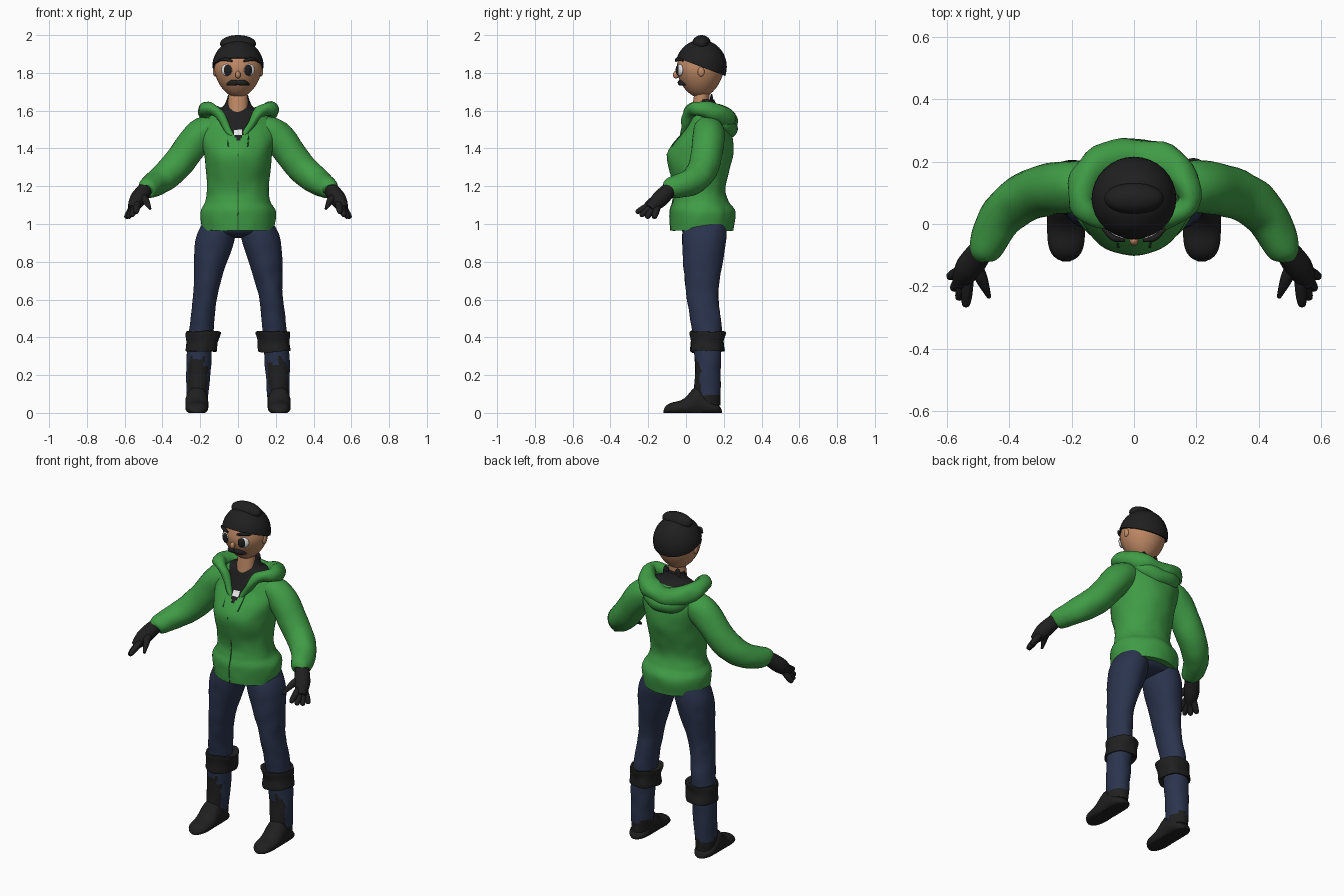
import bpy, bmesh, math
from mathutils import Vector, Matrix, noise

old = bpy.data.objects.get("Cube")
if old:
    bpy.data.objects.remove(old, do_unlink=True)

UP = Vector((0, 0, 1))
made = []


def material(name, *rgb):
    m = bpy.data.materials.new(name)
    m.use_nodes = True
    m.diffuse_color = (*rgb, 1)
    shader = m.node_tree.nodes["Principled BSDF"]
    shader.inputs["Base Color"].default_value = m.diffuse_color
    shader.inputs["Roughness"].default_value = .8
    return m


GREEN = material("hoodie green", .05, .33, .06)
SEAM = material("seam dark green", .02, .13, .03)
NAVY = material("denim navy", .024, .034, .075)
BLACK = material("soft black", .014, .014, .014)
SKIN = material("skin tan", .52, .25, .13)
WHITE = material("white", .8, .8, .8)


def finish(name, bm, materials, rule=None):
    bmesh.ops.recalc_face_normals(bm, faces=bm.faces)
    if rule:
        for face in bm.faces:
            face.material_index = rule(face.calc_center_median(), face.normal)
    mesh = bpy.data.meshes.new(name)
    bm.to_mesh(mesh)
    bm.free()
    for m in materials:
        mesh.materials.append(m)
    part = bpy.data.objects.new(name, mesh)
    bpy.context.collection.objects.link(part)
    made.append(part)


def smooth_path(keys, steps):
    """Catmull-Rom curve through tuples of numbers."""
    result = []
    last = len(keys) - 1
    for i in range(last):
        before, start, end, after = (keys[max(0, min(last, i + d))] for d in (-1, 0, 1, 2))
        for j in range(steps):
            t = j / steps
            result.append([b + t / 2 * (c - a + t * (2 * a - 5 * b + 4 * c - d + t * (3 * (b - c) + d - a)))
                           for a, b, c, d in zip(before, start, end, after)])
    return result + [list(keys[last])]


def circle(count):
    angles = [math.tau * i / count for i in range(count)]
    return [(math.cos(angle), math.sin(angle)) for angle in angles]


def bridge(name, rings, materials, rule=None, wrinkle=0):
    """Join rings of points into one closed surface."""
    bm = bmesh.new()
    loops = [[bm.verts.new(p + noise.noise_vector(p * 13) * wrinkle) for p in ring] for ring in rings]
    for low, high in zip(loops, loops[1:]):
        for i in range(len(low)):
            bm.faces.new((low[i - 1], low[i], high[i], high[i - 1]))
    bm.faces.new(loops[0])
    bm.faces.new(loops[-1])
    finish(name, bm, materials, rule)


def loft(name, keys, materials, centre=lambda z: 0, sides=48, steps=8, **options):
    """Upright form; keys are (height, half width, front, back)."""
    rings = []
    for z, width, front, back in smooth_path(keys, steps):
        middle, depth = (front + back) / 2, (back - front) / 2
        rings.append([Vector((centre(z) + width * c, middle + depth * s, z)) for c, s in circle(sides)])
    bridge(name, rings, materials, **options)


def tube(name, keys, colour, side=1, sides=16, **options):
    """Swept tube; keys are (x, y, z, radius)."""
    path = smooth_path(keys, steps=6)
    spots = [Vector((side * x, y, z)) for x, y, z, radius in path]
    rings = []
    for i, spot in enumerate(spots):
        along = spots[min(i + 1, len(spots) - 1)] - spots[max(i - 1, 0)]
        across = along.cross(UP).normalized()
        above = across.cross(along).normalized()
        rings.append([spot + path[i][-1] * (across * c + above * s) for c, s in circle(sides)])
    bridge(name, rings, [colour], **options)


def symmetric(half):
    """Continue a half path, ending on the centre line, to the other side."""
    return half + [(-x, y, z, radius) for x, y, z, radius in reversed(half[:-1])]


def ball(name, centre, radii, colour, turn=0, taper=0, brim_tilt=None):
    bm = bmesh.new()
    bmesh.ops.create_uvsphere(bm, u_segments=32, v_segments=24, radius=1)
    for vert in bm.verts:
        narrowing = 1 + taper * min(0, vert.co.z)
        vert.co.x *= narrowing
        vert.co.y *= narrowing
    if brim_tilt is not None:
        bmesh.ops.bisect_plane(bm, geom=bm.verts[:] + bm.edges[:] + bm.faces[:], plane_co=(0, 0, 0),
                               plane_no=(0, brim_tilt, 1), clear_inner=True)
        bmesh.ops.holes_fill(bm, edges=[edge for edge in bm.edges if edge.is_boundary])
    bm.transform(Matrix.Translation(centre) @ Matrix.Rotation(turn, 4, "Z") @ Matrix.Diagonal((*radii, 1)))
    finish(name, bm, [colour])


# Hoodie body, with the dark shirt and its pale print in the open neckline
torso = [(.965, .19, -.08, .25), (1.06, .2, -.085, .26), (1.12, .172, -.07, .225),
         (1.2, .164, -.065, .21), (1.37, .18, -.1, .25), (1.5, .2, -.01, .24),
         (1.59, .14, .03, .2), (1.62, .08, .05, .17), (1.66, .06, .07, .15)]


def neckline(spot, normal):
    in_front = spot.y < .1
    if in_front and abs(spot.x) < .02 and abs(spot.z - 1.487) < .013:
        return 2
    opening = .62 * (spot.z - 1.435)
    return int(spot.z > 1.6 or (in_front and abs(spot.x) < opening))


loft("hoodie_body", torso, [GREEN, BLACK, WHITE], sides=120, rule=neckline, wrinkle=.004)
tube("zip_seam", [(0, front - .001, z, .003) for z, width, front, back in torso[:5]], SEAM, sides=6)

# Hood lying round the neck
tube("hood", symmetric([(.012, -.03, 1.435, .008), (.07, 0, 1.53, .02), (.12, .02, 1.595, .03),
                        (.175, .08, 1.61, .041), (.12, .19, 1.57, .055), (0, .21, 1.54, .058)]),
     GREEN, sides=24, wrinkle=.012)
tube("hood_back_fold", symmetric([(.15, .17, 1.56, .02), (.09, .21, 1.52, .045), (0, .23, 1.5, .045)]),
     GREEN, wrinkle=.006)

# Hips under the hem
loft("trouser_hips", [(.925, .05, .06, .14), (.95, .17, -.01, .2), (1, .185, -.04, .23)], [NAVY])


def boot_paint(spot, normal):
    """Uneven dark boot upper on the front of the shin."""
    ragged = .06 * noise.noise(spot * 25)
    upper = normal.y < -.55 + 4 * ragged and spot.z < .27 + ragged
    return int(upper or spot.z < .1 + ragged / 2)


def build_leg(tag, side):
    def stance(z):
        return side * (.215 - .11 * z * z)

    loft(tag + "leg", [(1, .085, -.01, .21), (.9, .103, -.02, .21), (.65, .066, 0, .172),
                       (.45, .064, .03, .188), (.25, .066, .047, .185), (.04, .055, .04, .18)],
         [NAVY, BLACK], stance, steps=12, rule=boot_paint, wrinkle=.004)

    # Folded cuff below the knee
    profile = [(.34, .06), (.325, .084), (.38, .083), (.43, .088), (.42, .06)]
    loft(tag + "knee_cuff", [(z, width, .114 - 1.07 * width, .114 + 1.07 * width) for z, width in profile],
         [BLACK], lambda z: stance(z) - side * .012, steps=4, wrinkle=.01)

    # Shoe swept from heel to toe, highest at the instep
    rings = []
    count = 32
    for i in range(count + 1):
        t = (1 - math.cos(math.pi * i / count)) / 2
        rounding = max(.05, 1 - abs(2 * t - 1) ** 5) ** .5
        width = .061 * rounding
        height = rounding * (.06 + .08 * math.exp(-((t - .42) / .18) ** 2))
        rings.append([Vector((side * .218 + width * c, .19 - .31 * t, max(0, height * (.4 + .6 * s))))
                      for c, s in circle(24)])
    bridge(tag + "shoe", rings, [BLACK])


def build_arm(tag, side):
    tube(tag + "sleeve", [(.1, .11, 1.5, .07), (.2, .12, 1.47, .084), (.33, .095, 1.305, .08),
                          (.42, .03, 1.225, .071), (.48, -.08, 1.19, .054), (.49, -.1, 1.18, .03)],
         GREEN, side, sides=28, wrinkle=.005)

    # Gloved palm, fanned fingers and thumb
    wrist, palm, knuckle = Vector((.48, -.07, 1.2)), Vector((.53, -.14, 1.13)), Vector((.56, -.19, 1.08))
    tube(tag + "palm", [(*wrist, .037), (*palm, .044), (*knuckle, .025)], BLACK, side)
    first_tip, last_tip = Vector((.54, -.265, 1.06)), Vector((.595, -.17, 1.03))
    fingers = ("index", "middle", "ring", "little")
    for i, finger in enumerate(fingers):
        spread = i / (len(fingers) - 1)
        reach = (knuckle - palm).normalized() * .015 * math.sin(math.pi * spread)
        tip = first_tip.lerp(last_tip, spread) + reach
        root = palm.lerp(tip, .2)
        tube(tag + finger + "_finger", [(*root, .019), (*root.lerp(tip, .6), .018),
                                        (*root.lerp(tip, .93), .013), (*tip, .005)], BLACK, side, sides=10)
    tube(tag + "thumb", [(*wrist.lerp(palm, .7), .022), (.49, -.175, 1.125, .02), (.465, -.235, 1.08, .007)],
         BLACK, side, sides=10)


def build_face_side(tag, side):
    turn = side * .45
    ball(tag + "eye_white", (side * .06, -.033, 1.815), (.031, .013, .031), WHITE, turn)
    ball(tag + "pupil", (side * .056, -.041, 1.815), (.024, .01, .028), BLACK, turn)
    ball(tag + "ear", (side * .122, .08, 1.806), (.011, .018, .025), SKIN)
    tube(tag + "eyebrow", [(.03, -.053, 1.862, .005), (.065, -.045, 1.872, .01), (.1, -.015, 1.866, .005)],
         BLACK, side, sides=10)
    tube(tag + "moustache", [(0, -.03, 1.748, .013), (.03, -.026, 1.747, .016), (.058, -.004, 1.738, .006)],
         BLACK, side, sides=10)
    ball(tag + "collar_point", (side * .04, .135, 1.655), (.018, .008, .035), BLACK)
    tube(tag + "drawstring", [(.055, 0, 1.5, .004), (.055, -.032, 1.46, .004), (.05, -.075, 1.41, .004)],
         SEAM, side, sides=6)


for tag, side in (("left_", 1), ("right_", -1)):
    build_leg(tag, side)
    build_arm(tag, side)
    build_face_side(tag, side)

# Neck, head and nose
loft("neck", [(1.56, .056, .025, .12), (1.7, .05, .045, .125)], [SKIN])
ball("head", (0, .075, 1.815), (.126, .125, .146), SKIN, taper=.17)
ball("nose", (0, -.053, 1.79), (.014, .016, .02), SKIN)

# Knitted cap with a gathered top
ball("cap", (0, .08, 1.832), (.136, .136, .143), BLACK, brim_tilt=.36)
ball("cap_knot", (0, .082, 1.955), (.095, .05, .045), BLACK)

# Smooth shading with crisp edges
bpy.ops.object.select_all(action="DESELECT")
for part in made:
    part.select_set(True)
bpy.context.view_layer.objects.active = made[0]
bpy.ops.object.shade_smooth_by_angle(angle=math.radians(50))
